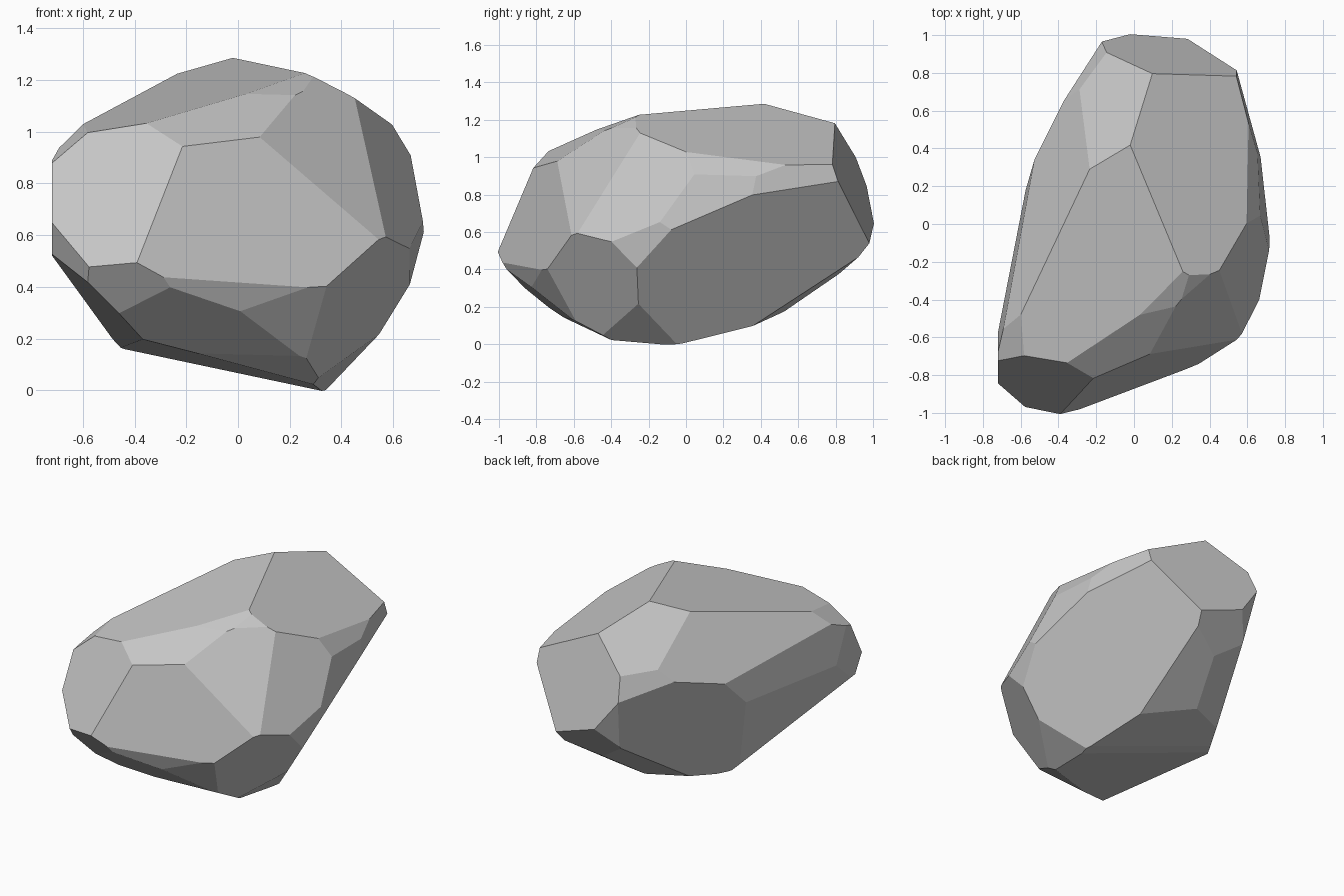
import bpy
import bmesh
from math import radians, cos, sin
from mathutils import Vector

start_cube = bpy.data.objects.get("Cube")
if start_cube:
    bpy.data.objects.remove(start_cube, do_unlink=True)

CENTRE = Vector((0, 0, 0.64))

# Chisel cuts: compass angle, upward tilt, distance from the stone's centre
CUTS = {
    # upper facets
    "right crown slope": (13.5, 62.8, 0.61),
    "left crown slope": (221.6, 76, 0.563),
    "left rear shoulder": (164.6, 37, 0.594),
    "rear crown bevel": (141, 54.7, 0.688),
    "front brow": (-75, 52, 0.69),
    "front crown bevel": (-74, 63, 0.665),
    "front right crown bevel": (-49, 51, 0.694),
    "left corner bevel": (195, 50, 0.75),
    "right rim bevel": (3.5, 32, 0.71),
    # side facets
    "broad front face": (-68.4, 14, 0.733),
    "front left face": (256, 26.8, 0.89),
    "front right face": (-49, 31.7, 0.667),
    "right cheek": (-21.3, 23.5, 0.663),
    "right flank": (2.7, 8.6, 0.702),
    "lower right flank": (-8.3, -7.5, 0.72),
    "rear right flank": (14.5, 6, 0.75),
    "rear face": (78.6, 18.7, 0.931),
    "rear left corner": (143, 20, 0.745),
    "rear left cheek": (160, 20, 0.645),
    "left flank": (169, 5, 0.597),
    "lower left flank": (169, -12, 0.58),
    "left side": (180, 0, 0.72),
    "rear left wall": (150, -13, 0.567),
    # lower facets
    "right undercut": (20.3, -29.4, 0.577),
    "front right undercut": (-33.6, -28.2, 0.725),
    "front right heel": (-12, -48.5, 0.706),
    "front lip": (-70.7, -20, 0.85),
    "left front lip": (262, -35, 0.945),
    "front chin": (-65.7, -31.5, 0.82),
    "front undercut": (-85, -49, 0.793),
    "front base bevel": (-86, -61.6, 0.742),
    "left front corner": (212.6, -17.4, 1.01),
    "left undercut": (187.7, -47, 0.64),
    "rear lip": (100, -36, 0.8),
    "rear left lip": (125, -15, 0.805),
    "rear left undercut": (116, -47, 0.68),
    "rear undercut": (81, -56.7, 0.668),
    "rear base bevel": (120.7, -75.7, 0.57),
    "rear base": (151.7, -78.7, 0.564),
    "front base": (194.3, -76.4, 0.557),
}


def chisel(bm, azimuth, tilt, depth):
    """Slice away everything beyond one plane and cap the cut."""
    a, t = radians(azimuth), radians(tilt)
    normal = Vector((cos(t) * cos(a), cos(t) * sin(a), sin(t)))
    geom = bm.verts[:] + bm.edges[:] + bm.faces[:]
    bmesh.ops.bisect_plane(bm, geom=geom, dist=0.00001, clear_outer=True,
                           plane_co=CENTRE + normal * depth, plane_no=normal)
    rim = [e for e in bm.edges if e.is_boundary]
    if rim:
        bmesh.ops.holes_fill(bm, edges=rim, sides=0)


def make_material(name, colour):
    material = bpy.data.materials.new(name)
    material.use_nodes = True
    material.diffuse_color = colour
    shader = next(n for n in material.node_tree.nodes
                  if n.type == "BSDF_PRINCIPLED")
    shader.inputs["Base Color"].default_value = colour
    shader.inputs["Roughness"].default_value = 0.9
    return material


# Raw block, chiselled facet by facet into a boulder
bm = bmesh.new()
bmesh.ops.create_cube(bm, size=3)
bmesh.ops.translate(bm, verts=bm.verts, vec=CENTRE)
for cut in CUTS.values():
    chisel(bm, *cut)
bmesh.ops.remove_doubles(bm, verts=bm.verts, dist=0.001)
bmesh.ops.recalc_face_normals(bm, faces=bm.faces)

mesh = bpy.data.meshes.new("boulder")
bm.to_mesh(mesh)
bm.free()
boulder = bpy.data.objects.new("boulder", mesh)
bpy.context.collection.objects.link(boulder)
mesh.materials.append(make_material("stone grey", (0.56, 0.56, 0.56, 1)))
